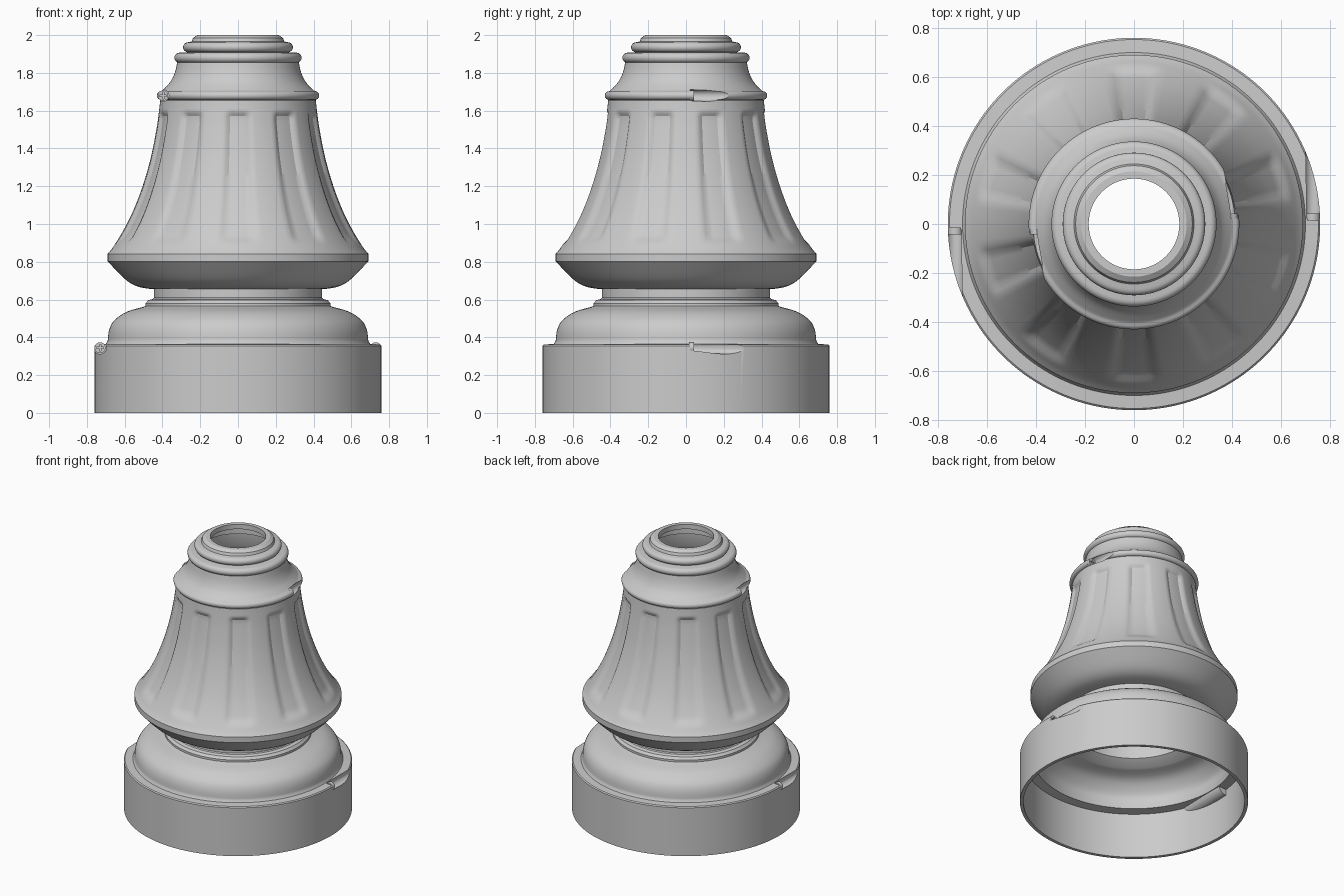
import bpy, bmesh
from math import pi, sin, cos, radians
from mathutils import Matrix

if "Cube" in bpy.data.objects:
    bpy.data.objects.remove(bpy.data.objects["Cube"])

SEG = 180


def spline(pts, n):
    """Catmull-Rom through (r, z) points."""
    p = [pts[0]] + pts + [pts[-1]]
    out = []
    for a, b, c, d in zip(p, p[1:], p[2:], p[3:]):
        for k in range(n):
            t = k / n
            out.append(tuple(0.5 * (2 * b[i] + (c[i] - a[i]) * t
                       + (2 * a[i] - 5 * b[i] + 4 * c[i] - d[i]) * t * t
                       + (3 * b[i] - a[i] - 3 * c[i] + d[i]) * t ** 3) for i in (0, 1)))
    return out + [pts[-1]]


def bead(r, z, rad, a0=-90, a1=90, n=8):
    """Half-round moulding centred on (r, z)."""
    return [(r + rad * cos(radians(a0 + (a1 - a0) * k / n)),
             z + rad * sin(radians(a0 + (a1 - a0) * k / n))) for k in range(n + 1)]


def ramp(x):
    x = max(0.0, min(1.0, x))
    return x * x * (3 - 2 * x)


def flute(a, z):
    """Depth of the ten shallow panels sunk into the bell."""
    off = abs((a + pi / 2 + pi / 10) % (pi / 5) - pi / 10)
    return (0.018 * ramp((radians(9.5) - off) / radians(3.5))
            * ramp((z - 0.89) / 0.05) * ramp((1.60 - z) / 0.035))


def new_object(name, bm):
    bmesh.ops.recalc_face_normals(bm, faces=bm.faces)
    me = bpy.data.meshes.new(name)
    bm.to_mesh(me)
    bm.free()
    ob = bpy.data.objects.new(name, me)
    bpy.context.collection.objects.link(ob)
    return ob


def lathe(name, profile, fluted=False):
    """Closed solid of revolution about z."""
    bm = bmesh.new()
    rings = []
    for r, z in profile:
        ring = []
        for k in range(SEG):
            a = 2 * pi * k / SEG
            q = r - (flute(a, z) if fluted else 0)
            ring.append(bm.verts.new((q * cos(a), q * sin(a), z)))
        rings.append(ring)
    for lo, hi in zip(rings, rings[1:]):
        for k in range(SEG):
            j = (k + 1) % SEG
            bm.faces.new((lo[k], lo[j], hi[j], hi[k]))
    bm.faces.new(rings[0])
    bm.faces.new(rings[-1])
    return new_object(name, bm)


def rod(name, side, x, z, rad, y0, y1):
    """Cylinder along y; side -1 turns it half a circle about z."""
    bm = bmesh.new()
    m = (Matrix.Rotation(0 if side > 0 else pi, 4, 'Z')
         @ Matrix.Translation((x, (y0 + y1) / 2, z)) @ Matrix.Rotation(pi / 2, 4, 'X'))
    bmesh.ops.create_cone(bm, cap_ends=True, segments=24, radius1=rad, radius2=rad,
                          depth=y1 - y0, matrix=m)
    return new_object(name, bm)


def box(name, side, loc, size):
    bm = bmesh.new()
    m = (Matrix.Rotation(0 if side > 0 else pi, 4, 'Z')
         @ Matrix.Translation(loc) @ Matrix.Diagonal((*size, 1)))
    bmesh.ops.create_cube(bm, size=1, matrix=m)
    return new_object(name, bm)


def activate(ob):
    bpy.ops.object.select_all(action='DESELECT')
    ob.select_set(True)
    bpy.context.view_layer.objects.active = ob


def cut(ob, cutter):
    cutter.hide_render = True
    mod = ob.modifiers.new("cut", 'BOOLEAN')
    mod.operation, mod.solver, mod.object = 'DIFFERENCE', 'EXACT', cutter
    activate(ob)
    bpy.ops.object.modifier_apply(modifier=mod.name)
    bpy.data.objects.remove(cutter)


# Outer surface: base band, shoulder, neck, bell, collar and top mouldings
base = [(0.76, 0), (0.76, 0.355), (0.753, 0.362), (0.70, 0.365)]
shoulder = spline([(0.69, 0.38), (0.682, 0.44), (0.655, 0.49), (0.59, 0.535), (0.505, 0.56)], 4)
neck = [(0.49, 0.565), (0.49, 0.58), (0.475, 0.597), (0.45, 0.603), (0.445, 0.61), (0.445, 0.655)]
bell_foot = spline([(0.48, 0.658), (0.54, 0.672), (0.60, 0.71), (0.69, 0.802)], 4)
bell = spline([(0.69, 0.842), (0.66, 0.88), (0.605, 0.97), (0.555, 1.07), (0.505, 1.2),
               (0.462, 1.35), (0.432, 1.5), (0.418, 1.60), (0.412, 1.655)], 6)
collar = bead(0.407, 1.68, 0.023) + spline([(0.40, 1.708), (0.36, 1.75), (0.335, 1.80),
                                           (0.322, 1.855)], 4)
top = (bead(0.31, 1.88, 0.027, -80, 90) + [(0.27, 1.909)] + bead(0.265, 1.936, 0.026)
       + [(0.245, 1.966), (0.238, 1.985), (0.215, 2.0)])
shell = lathe("lamp_base_shell", base + shoulder + neck + bell_foot + bell + collar + top, True)

# Hollow inside, following the outer surface
cavity = lathe("cavity_cutter",
               [(0.737, -0.05), (0.737, 0.33), (0.67, 0.335)]
               + spline([(0.662, 0.37), (0.65, 0.43), (0.58, 0.505), (0.48, 0.535)], 4)
               + [(0.415, 0.575), (0.415, 0.69)]
               + spline([(0.53, 0.70), (0.59, 0.74), (0.655, 0.81)], 4)
               + spline([(0.655, 0.835), (0.57, 0.97), (0.47, 1.2), (0.398, 1.5),
                         (0.38, 1.66)], 6)
               + [(0.38, 1.685), (0.335, 1.735), (0.305, 1.79), (0.295, 1.885),
                  (0.25, 1.90), (0.25, 1.945), (0.185, 1.965), (0.185, 2.05)])

# Screw positions: x, height, pocket radius, boss length
SCREWS = [(0.73, 0.345, 0.033, 0.31), (0.397, 1.68, 0.031, 0.24)]
for side in (1, -1):
    for x, z, rad, length in SCREWS:
        cut(cavity, rod("boss", side, x, z, rad + 0.024, -0.08, length))
cut(shell, cavity)

# Screw pockets and cross-slotted screw heads
for side, label in ((1, "right"), (-1, "left")):
    for (x, z, rad, length), level in zip(SCREWS, ("lower", "upper")):
        cut(shell, rod("pocket", side, x, z, rad, 0.022, 0.6))
        head = rod(f"{level}_{label}_screw", side, x, z, rad * 0.88, 0.015, 0.042)
        cut(head, box("slot", side, (x, 0.042, z), (0.036, 0.016, 0.008)))
        cut(head, box("slot", side, (x, 0.042, z), (0.008, 0.016, 0.036)))
        activate(head)
        bpy.ops.object.shade_smooth_by_angle(angle=radians(30))

activate(shell)
bpy.ops.object.shade_smooth_by_angle(angle=radians(30))
